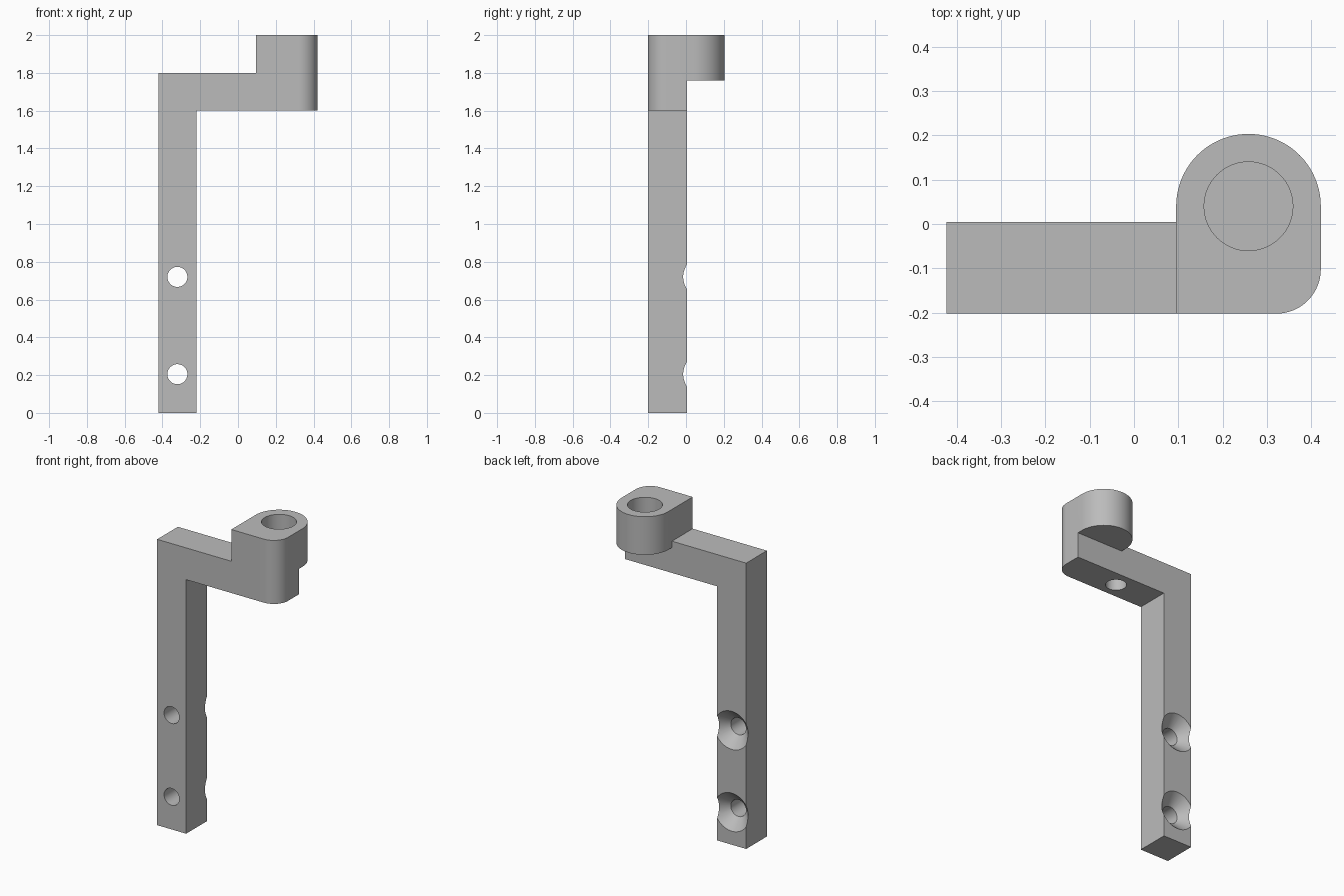
import bpy, bmesh, math
from mathutils import Matrix, Vector

if "Cube" in bpy.data.objects:
    bpy.data.objects.remove(bpy.data.objects["Cube"], do_unlink=True)

# Main dimensions
FRONT, BACK, SIDE = -0.202, 0.004, 0.422
LEG_IN = -0.22
ARM_LOW, ARM_TOP = 1.6, 1.8
POST_X, POST_Y, POST_R = 0.258, 0.04, 0.163
CORNER = 0.1

grey = bpy.data.materials.new("plain_grey")
grey.use_nodes = True
grey.diffuse_color = (0.5, 0.5, 0.5, 1)
grey.node_tree.nodes["Principled BSDF"].inputs["Base Color"].default_value = (0.5, 0.5, 0.5, 1)


def add_object(name, bm):
    bmesh.ops.recalc_face_normals(bm, faces=bm.faces)
    mesh = bpy.data.meshes.new(name)
    bm.to_mesh(mesh)
    bm.free()
    mesh.materials.append(grey)
    obj = bpy.data.objects.new(name, mesh)
    bpy.context.collection.objects.link(obj)
    return obj


def prism(name, points, offset):
    """Extrude a flat outline along an offset."""
    bm = bmesh.new()
    face = bm.faces.new([bm.verts.new(p) for p in points])
    grown = bmesh.ops.extrude_face_region(bm, geom=[face])["geom"]
    verts = [g for g in grown if isinstance(g, bmesh.types.BMVert)]
    bmesh.ops.translate(bm, verts=verts, vec=Vector(offset))
    return add_object(name, bm)


def plug(name, start, axis, length, r1, r2):
    """Round cutter from a start point along an axis, r1 to r2."""
    bm = bmesh.new()
    axis = Vector(axis)
    turn = Vector((0, 0, 1)).rotation_difference(axis).to_matrix().to_4x4()
    place = Matrix.Translation(Vector(start) + axis * length / 2) @ turn
    bmesh.ops.create_cone(bm, cap_ends=True, segments=64, radius1=r1,
                          radius2=r2, depth=length, matrix=place)
    return add_object(name, bm)


def arc(cx, cy, r, a0, a1, steps, z):
    angles = [math.radians(a0 + (a1 - a0) * i / steps) for i in range(steps + 1)]
    return [(cx + r * math.cos(a), cy + r * math.sin(a), z) for a in angles]


def combine(target, tool, operation):
    mod = target.modifiers.new(tool.name, "BOOLEAN")
    mod.operation, mod.solver, mod.object = operation, "EXACT", tool
    bpy.context.view_layer.objects.active = target
    bpy.ops.object.modifier_apply(modifier=mod.name)
    bpy.data.objects.remove(tool, do_unlink=True)


# Leg and arm: one angled bar, the arm ending inside the post
outline = [(-SIDE, 0), (LEG_IN, 0), (LEG_IN, ARM_LOW), (POST_X, ARM_LOW),
           (POST_X, ARM_TOP), (-SIDE, ARM_TOP)]
bracket = prism("bracket", [(x, FRONT, z) for x, z in outline], (0, BACK - FRONT, 0))

# Post: round at the back, one rounded front corner
left, right = POST_X - POST_R, POST_X + POST_R
plan = [(left, FRONT, ARM_LOW)]
plan += arc(right - CORNER, FRONT + CORNER, CORNER, -90, 0, 16, ARM_LOW)
plan += arc(POST_X, POST_Y, POST_R, 0, 180, 40, ARM_LOW)
post = prism("post", plan, (0, 0, 0.4))

# Step under the overhanging back of the post
step = prism("step_cutter", [(0, BACK, 1.5), (1, BACK, 1.5), (1, 1, 1.5), (0, 1, 1.5)],
             (0, 0, 0.26))
combine(post, step, "DIFFERENCE")
combine(bracket, post, "UNION")

# Blind socket in the post top and blind hole under the arm
combine(bracket, plug("socket_cutter", (POST_X, POST_Y, 2.1), (0, 0, -1), 0.3, 0.1, 0.1),
        "DIFFERENCE")
combine(bracket, plug("arm_hole_cutter", (0.05, -0.1, 1.5), (0, 0, 1), 0.22, 0.06, 0.06),
        "DIFFERENCE")

# Two countersunk screw holes through the leg
for z in (0.205, 0.72):
    x = (-SIDE + LEG_IN) / 2
    combine(bracket, plug("screw_cutter", (x, -0.5, z), (0, 1, 0), 1, 0.053, 0.053),
            "DIFFERENCE")
    combine(bracket, plug("countersink_cutter", (x, BACK + 0.02, z), (0, -1, 0),
                          0.087, 0.14, 0.053), "DIFFERENCE")

# Merge flat faces, then smooth the round walls only
bm = bmesh.new()
bm.from_mesh(bracket.data)
bmesh.ops.remove_doubles(bm, verts=bm.verts, dist=0.0001)
bmesh.ops.dissolve_limit(bm, angle_limit=0.01, verts=bm.verts, edges=bm.edges)
bm.to_mesh(bracket.data)
bm.free()
bpy.ops.object.select_all(action="DESELECT")
bracket.select_set(True)
bpy.context.view_layer.objects.active = bracket
bpy.ops.object.shade_smooth_by_angle(angle=math.radians(30))
